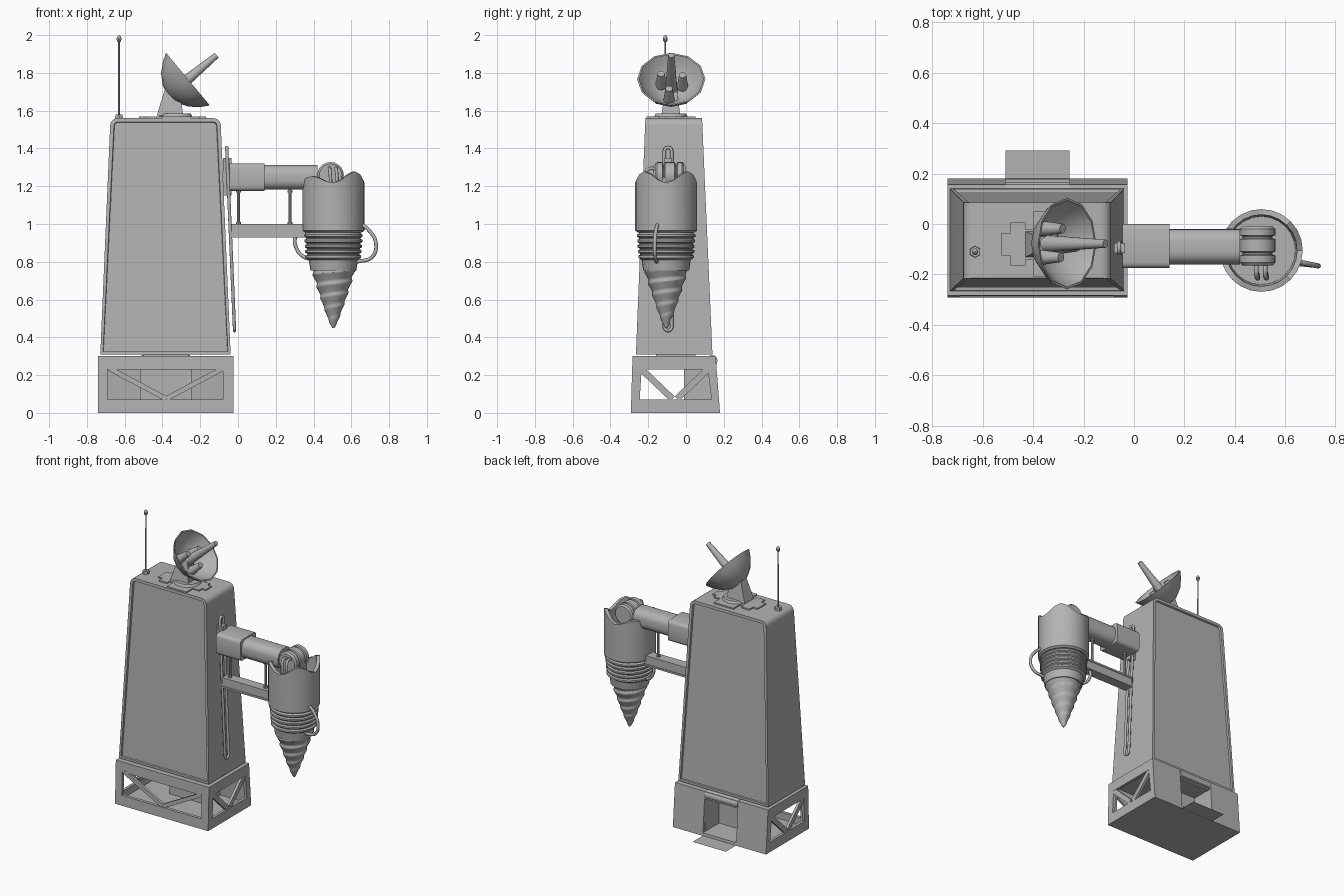
import bpy, bmesh, math
from mathutils import Vector, Matrix

if "Cube" in bpy.data.objects:
    bpy.data.objects.remove(bpy.data.objects["Cube"])

GREY = bpy.data.materials.new("dark_grey")
GREY.diffuse_color = (0.45, 0.45, 0.45, 1)
GREY.use_nodes = True
GREY.node_tree.nodes["Principled BSDF"].inputs["Base Color"].default_value = GREY.diffuse_color

def finish(name, bm, recalc=True):
    if recalc:
        bmesh.ops.recalc_face_normals(bm, faces=bm.faces)
    me = bpy.data.meshes.new(name)
    bm.to_mesh(me)
    bm.free()
    me.materials.append(GREY)
    ob = bpy.data.objects.new(name, me)
    bpy.context.collection.objects.link(ob)
    return ob

def loft(name, loops, inset=None):
    """Join equal-length loops and cap both ends; optionally recess the caps."""
    bm = bmesh.new()
    rings = [[bm.verts.new(p) for p in lp] for lp in loops]
    n = len(rings[0])
    for a, b in zip(rings, rings[1:]):
        for i in range(n):
            bm.faces.new((a[i], a[(i+1) % n], b[(i+1) % n], b[i]))
    caps = [bm.faces.new(rings[0]), bm.faces.new(rings[-1])]
    if inset:
        bmesh.ops.recalc_face_normals(bm, faces=bm.faces)
        for c in caps:
            bmesh.ops.inset_region(bm, faces=[c], thickness=inset, depth=0)
            bmesh.ops.inset_region(bm, faces=[c], thickness=0.003, depth=-0.012)
    return finish(name, bm)

def frustum(name, z0, z1, lo, hi=None):
    """Box between rectangles (x0, x1, y0, y1) at z0 and z1."""
    rect = lambda r, z: [(r[0], r[2], z), (r[1], r[2], z), (r[1], r[3], z), (r[0], r[3], z)]
    return loft(name, [rect(lo, z0), rect(hi or lo, z1)])

def prism(name, pts, plane, a, b):
    put = {'xy': lambda p, c: (p[0], p[1], c), 'xz': lambda p, c: (p[0], c, p[1]),
           'yz': lambda p, c: (c, p[0], p[1])}[plane]
    return loft(name, [[put(p, c) for p in pts] for c in (a, b)])

def rounded(u0, u1, v0, v1, r, seg):
    """Rounded rectangle outline."""
    pts = []
    for q, (u, v) in enumerate(((u1-r, v1-r), (u0+r, v1-r), (u0+r, v0+r), (u1-r, v0+r))):
        for k in range(seg + 1):
            a = math.pi / 2 * (q + k / seg)
            pts.append((u + r * math.cos(a), v + r * math.sin(a)))
    return pts

def strip(p, q, w):
    p, q = Vector(p), Vector(q)
    d = (q - p).normalized() * w / 2
    n = Vector((-d.y, d.x))
    return [p + n, q + n, q - n, p - n]

def cone(name, p, q, r1, r2, seg=16):
    p, q = Vector(p), Vector(q)
    bm = bmesh.new()
    m = Matrix.Translation((p + q) / 2) @ (q - p).to_track_quat('Z', 'Y').to_matrix().to_4x4()
    bmesh.ops.create_cone(bm, cap_ends=True, segments=seg, radius1=r1, radius2=r2,
                          depth=(q - p).length, matrix=m)
    return finish(name, bm)

def lathe(name, prof, seg, matrix, shift=lambda i, a: 0.0):
    loops = [[matrix @ Vector((r * math.cos(a), r * math.sin(a), z + shift(i, a)))
              for a in (2 * math.pi * k / seg for k in range(seg))]
             for i, (r, z) in enumerate(prof)]
    return loft(name, loops)

def tube(name, pts, r, cyclic=False, smooth=True):
    cu = bpy.data.curves.new(name, 'CURVE')
    cu.dimensions, cu.bevel_depth, cu.bevel_resolution, cu.use_fill_caps = '3D', r, 2, True
    sp = cu.splines.new('BEZIER' if smooth else 'POLY')
    target = sp.bezier_points if smooth else sp.points
    target.add(len(pts) - 1)
    for v, p in zip(target, pts):
        v.co = p if smooth else (*p, 1)
        if smooth:
            v.handle_left_type = v.handle_right_type = 'AUTO'
    sp.use_cyclic_u = cyclic
    sp.resolution_u = 6
    cu.materials.append(GREY)
    ob = bpy.data.objects.new(name, cu)
    bpy.context.collection.objects.link(ob)

def cut(ob, cutter):
    m = ob.modifiers.new("cut", 'BOOLEAN')
    m.operation, m.solver, m.object = 'DIFFERENCE', 'EXACT', cutter
    bpy.context.view_layer.objects.active = ob
    bpy.ops.object.modifier_apply(modifier=m.name)
    bpy.data.objects.remove(cutter)

# Base: hollow box with truss windows on three sides and a hatch at the back
base = frustum("base_frame", 0, 0.30, (-0.74, -0.025, -0.292, 0.18), (-0.74, -0.025, -0.283, 0.157))
cut(base, frustum("cutter", 0.02, 0.28, (-0.72, -0.045, -0.27, 0.158), (-0.72, -0.045, -0.263, 0.138)))
cut(base, prism("cutter", [(-0.69, 0.07), (-0.08, 0.07), (-0.08, 0.23), (-0.69, 0.23)], 'xz', -0.4, -0.2))
cut(base, prism("cutter", [(-0.245, 0.07), (0.135, 0.07), (0.115, 0.23), (-0.235, 0.23)], 'yz', -0.9, 0.1))
cut(base, frustum("cutter", 0.02, 0.25, (-0.51, -0.255, 0.10, 0.30)))
for i, s in enumerate((-1, 1)):
    prism(f"front_brace_{i}", strip((-0.38 + s * 0.30, 0.235), (-0.38, 0.075), 0.026), 'xz', -0.286, -0.268)
    for j, x in enumerate((-0.738, -0.045)):
        prism(f"side_brace_{i}_{j}", strip((-0.06 + s * 0.18, 0.235), (-0.06 + s * 0.012, 0.075), 0.034), 'yz', x, x + 0.018)

# Hatch recess, thin ramp sheet and shutter roll
recess = frustum("hatch_recess", 0.015, 0.27, (-0.52, -0.245, -0.01, 0.15))
cut(recess, frustum("cutter", 0.02, 0.25, (-0.51, -0.255, 0.0, 0.3)))
bm = bmesh.new()
bm.faces.new([bm.verts.new(p) for p in ((-0.51, 0.176, 0.001), (-0.255, 0.176, 0.001), (-0.255, 0.292, 0.001), (-0.51, 0.292, 0.001))])
finish("ramp", bm, recalc=False)
cone("shutter_roll", (-0.51, 0.137, 0.276), (-0.255, 0.137, 0.276), 0.03, 0.03, 12)

# Tower body: tapered, rounded upper corners, recessed panels front and back
frustum("neck", 0.295, 0.315, (-0.50, -0.26, -0.16, 0.05))
mid, zb, zt = -0.384, 0.31, 1.56
outline = [(mid - 0.345, zb), (mid + 0.345, zb)]
arc = [(math.cos(a), math.sin(a)) for a in (math.radians(18 * k) for k in range(6))]
outline += [(mid + 0.253 + 0.04 * c, zt - 0.04 + 0.04 * s) for c, s in arc]
outline += [(mid - 0.253 - 0.04 * c, zt - 0.04 + 0.04 * s) for c, s in reversed(arc)]
yz = lambda z, a, b: a + (b - a) * (z - zb) / (zt - zb)
loft("tower_body", [[(x, yz(z, -0.265, -0.215), z) for x, z in outline],
                    [(x, yz(z, 0.14, 0.085), z) for x, z in outline]], inset=0.02)

# Guide rail on the tower side
Y = -0.095
rail_x = lambda z: -0.06 + 0.042 * (1.41 - z) / 0.98
rail = []
for zc, a0 in ((1.385, 0), (0.455, 180)):
    for k in range(7):
        a = math.radians(a0 + 30 * k)
        z = zc + 0.02 * math.sin(a)
        rail.append((rail_x(z), Y + 0.02 * math.cos(a), z))
tube("guide_rail", rail, 0.009, True, False)
frustum("arm_mount", 1.15, 1.35, (-0.08, -0.035, Y - 0.02, Y + 0.02))

# Telescopic arm and lower support
prism("arm_sleeve", rounded(-0.175, 0.0, 1.175, 1.32, 0.022, 3), 'yz', -0.045, 0.14)
prism("arm_piston", rounded(-0.16, -0.02, 1.182, 1.312, 0.05, 5), 'yz', 0.13, 0.42)
frustum("lower_arm_web", 0.935, 0.995, (-0.035, 0.36, -0.12, -0.06))
for i, z in enumerate((0.928, 0.988)):
    frustum(f"lower_arm_flange_{i}", z, z + 0.012, (-0.035, 0.36, -0.125, -0.055))
for i, x in enumerate((0.003, 0.275)):
    cone(f"arm_strut_{i}", (x, -0.09, 0.94), (x, -0.09, 1.19), 0.008, 0.008, 10)
    for j, z in enumerate((1.005, 1.172)):
        cone(f"strut_collar_{i}_{j}", (x, -0.09, z - 0.006), (x, -0.09, z + 0.006), 0.013, 0.013, 10)

# Elbow joint with grooves
joint = Matrix.Translation((0.49, -0.085, 1.258)) @ Matrix.Rotation(math.pi / 2, 4, 'X')
lathe("elbow_joint", [(0.03, -0.075), (0.06, -0.075), (0.07, -0.065), (0.07, -0.04), (0.055, -0.035),
                      (0.055, -0.03), (0.07, -0.025), (0.07, 0.025), (0.055, 0.03), (0.055, 0.035),
                      (0.07, 0.04), (0.07, 0.068), (0.06, 0.08), (0.03, 0.08)], 20, joint)
frustum("elbow_yoke", 1.08, 1.25, (0.43, 0.55, -0.15, -0.03))
for i, x in enumerate((0.485, 0.52)):
    tube(f"elbow_cable_{i}", [(x, -0.15, 1.29), (x, -0.20, 1.29), (x + 0.005, -0.215, 1.24), (x + 0.005, -0.20, 1.12)], 0.009)

# Drill: scalloped housing, bellows, collar and fluted bit
DX, DY = 0.505, -0.105
axis = Matrix.Translation((DX, DY, 0))
rim = lambda i, a: 0.06 * math.sin(2 * a) ** 2 * (1 if math.cos(a) > 0 else 0.6) if i in (2, 3) else 0
lathe("drill_housing", [(0.01, 1.10), (0.135, 1.10), (0.142, 1.218), (0.164, 1.218), (0.164, 0.965),
                        (0.15, 0.955), (0.01, 0.955)], 24, axis, rim)
bellows = [(0.01, 0.96), (0.14, 0.96)]
for k in range(5):
    z = 0.95 - 0.028 * k
    r = 0.155 - 0.002 * k
    bellows += [(r - 0.010, z), (r, z - 0.006), (r, z - 0.017), (r - 0.010, z - 0.023)]
lathe("drill_bellows", bellows + [(0.13, 0.81), (0.122, 0.755), (0.01, 0.755)], 24, axis)
rows = []
bm = bmesh.new()
for j in range(61):
    t = j / 60
    r = 0.006 + 0.108 * (1 - t) ** 0.85
    row = []
    for k in range(24):
        a = 2 * math.pi * k / 24
        saw = (5 * t + k / 24) % 1
        ridge = 1.06 - 0.16 * (saw if saw < 0.7 else 0.7 * (1 - saw) / 0.3)
        row.append(bm.verts.new((DX + r * ridge * math.cos(a), DY + r * ridge * math.sin(a), 0.76 - 0.31 * t)))
    rows.append(row)
for a, b in zip(rows, rows[1:]):
    for k in range(24):
        bm.faces.new((a[k], a[(k+1) % 24], b[(k+1) % 24], b[k]))
bm.faces.new(rows[0])
bm.faces.new(rows[-1])
finish("drill_bit", bm)
tube("hose_right", [(0.65, -0.15, 1.0), (0.69, -0.158, 0.97), (0.73, -0.166, 0.90), (0.71, -0.163, 0.825), (0.63, -0.155, 0.80)], 0.01)
tube("hose_left", [(0.36, -0.09, 0.97), (0.305, -0.08, 0.93), (0.31, -0.08, 0.87), (0.35, -0.09, 0.825), (0.38, -0.095, 0.815)], 0.01)

# Roof plate with stepped outline, and dish pedestal
half = [(-0.525, .045), (-0.49, .045), (-0.49, .085), (-0.43, .085), (-0.43, .06), (-0.40, .06),
        (-0.40, .13), (-0.25, .13), (-0.25, .06), (-0.20, .06), (-0.20, .03), (-0.17, .03)]
plate = [(x, -0.08 + d) for x, d in half] + [(x, -0.08 - d) for x, d in reversed(half)]
prism("roof_plate", plate, 'xy', 1.555, 1.569)
cone("pedestal_disc", (-0.33, -0.08, 1.565), (-0.33, -0.08, 1.585), 0.09, 0.08, 12)
frustum("dish_pedestal", 1.575, 1.72, (-0.43, -0.29, -0.13, -0.03), (-0.385, -0.31, -0.11, -0.05))

# Dish with one long and three short feed horns
n = Vector((0.77, 0, 0.64)).normalized()
c = Vector((-0.265, -0.078, 1.767))
dish = Matrix.Translation(c) @ Matrix.Rotation(math.atan2(n.x, n.z), 4, 'Y')
lathe("dish", [(0.005, -0.135), (0.06, -0.124), (0.115, -0.09), (0.158, -0.04), (0.181, 0),
               (0.172, 0), (0.15, -0.036), (0.108, -0.08), (0.055, -0.11), (0.005, -0.118)], 12, dish)
cone("feed_long", c - n * 0.11, c + n * 0.198, 0.034, 0.016)
for i, deg in enumerate((55, 170, 295)):
    a = math.radians(deg + 180)
    x, y = 0.066 * math.cos(a), 0.066 * math.sin(a)
    cone(f"feed_short_{i}", dish @ Vector((x, y, -0.10)), dish @ Vector((x, y, 0.0)), 0.03, 0.019)

# Whip antenna
cone("antenna_nut", (-0.63, -0.11, 1.555), (-0.63, -0.11, 1.58), 0.024, 0.022, 6)
cone("antenna_rod", (-0.63, -0.11, 1.57), (-0.63, -0.11, 1.975), 0.005, 0.004, 8)
lathe("antenna_tip", [(0.003, 1.96), (0.011, 1.968), (0.013, 1.982), (0.009, 1.994), (0.002, 2.0)], 10,
      Matrix.Translation((-0.63, -0.11, 0)))

# Smooth shading with sharp edges kept
for ob in bpy.context.scene.objects:
    ob.select_set(ob.type == 'MESH')
bpy.context.view_layer.objects.active = base
bpy.ops.object.shade_smooth_by_angle(angle=math.radians(32))
